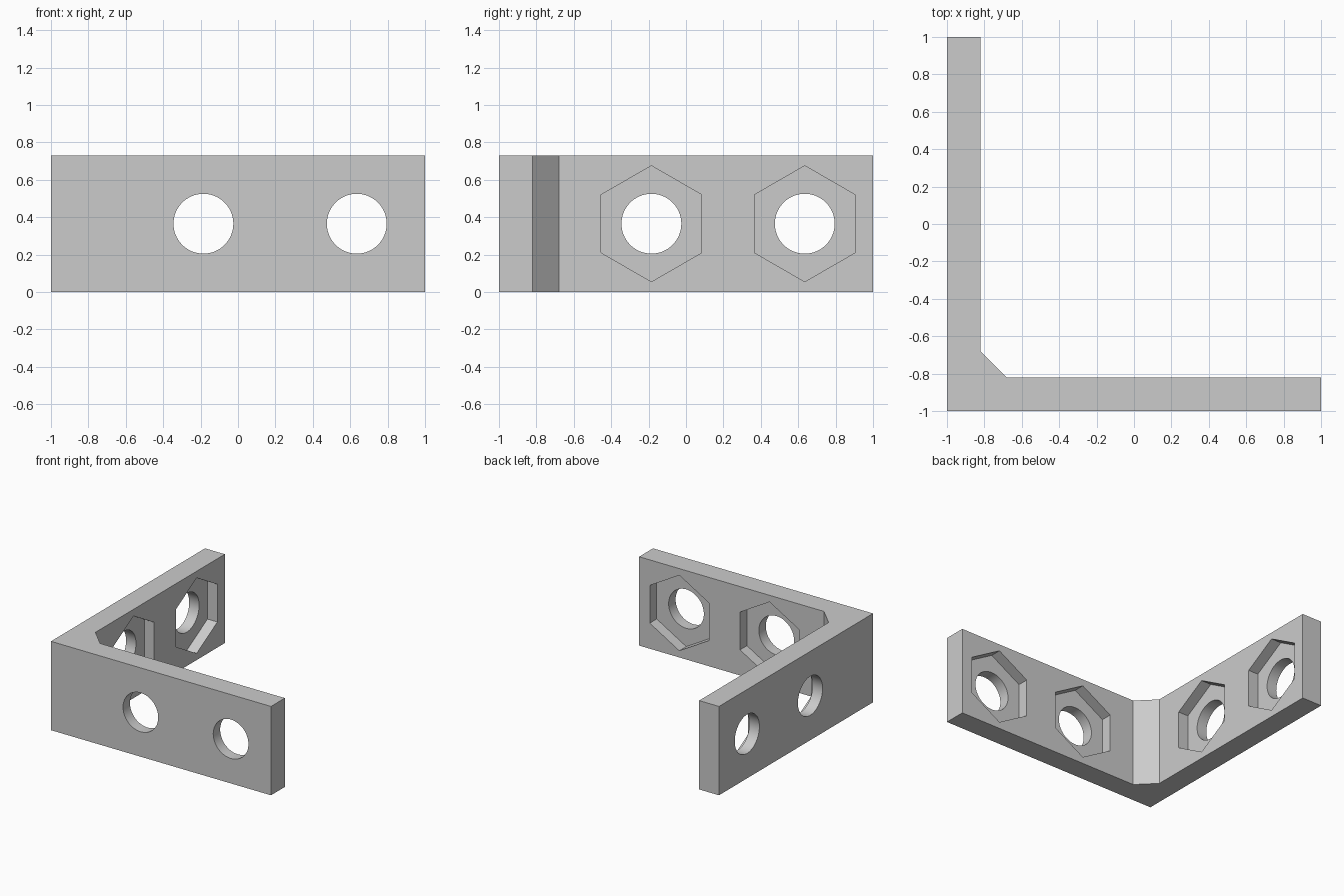
import bpy
import bmesh
from math import cos, sin, pi, radians
from mathutils import Vector

cube = bpy.data.objects.get("Cube")
if cube:
    bpy.data.objects.remove(cube, do_unlink=True)

HEIGHT = 0.73
INNER = -0.82          # inner face of both arms
CHAMFER = -0.68        # where the corner fillet meets each arm
POCKET_DEPTH = 0.09
HOLE_CENTRES = (-0.185, 0.635)

grey = bpy.data.materials.new("plain grey")
grey.use_nodes = True
colour = (0.6, 0.6, 0.6, 1)
grey.diffuse_color = colour
grey.node_tree.nodes["Principled BSDF"].inputs["Base Color"].default_value = colour


def prism(name, points, sweep):
    """Extrude a closed loop of points along a sweep vector."""
    bm = bmesh.new()
    face = bm.faces.new([bm.verts.new(p) for p in points])
    result = bmesh.ops.extrude_face_region(bm, geom=[face])
    moved = [g for g in result["geom"] if isinstance(g, bmesh.types.BMVert)]
    bmesh.ops.translate(bm, verts=moved, vec=Vector(sweep))
    bmesh.ops.recalc_face_normals(bm, faces=bm.faces)
    mesh = bpy.data.meshes.new(name)
    bm.to_mesh(mesh)
    bm.free()
    mesh.materials.append(grey)
    obj = bpy.data.objects.new(name, mesh)
    bpy.context.collection.objects.link(obj)
    return obj


def cutter(name, sides, radius, along, start, end, swap):
    """Polygonal cutter through the front arm, or the side arm if swapped."""
    def place(a, depth, z):
        return Vector((depth, a, z) if swap else (a, depth, z))
    angles = [pi / 2 + 2 * pi * i / sides for i in range(sides)]
    loop = [place(along + radius * cos(t), start, HEIGHT / 2 + radius * sin(t))
            for t in angles]
    obj = prism(name, loop, place(0, end - start, 0))
    obj.hide_render = True
    return obj


# L-shaped bracket with a chamfered inside corner
outline = [(-1, -1), (1, -1), (1, INNER), (CHAMFER, INNER),
           (INNER, CHAMFER), (INNER, 1), (-1, 1)]
bracket = prism("corner_bracket", [(x, y, 0) for x, y in outline], (0, 0, HEIGHT))

# Bolt holes and hexagonal nut pockets in both arms
cutters = []
for swap in (False, True):
    for along in HOLE_CENTRES:
        cutters.append(cutter("nut_pocket_cutter", 6, 0.31, along,
                              INNER - POCKET_DEPTH, INNER + 0.1, swap))
        cutters.append(cutter("bolt_hole_cutter", 64, 0.16, along,
                              -1.1, INNER + 0.05, swap))

bpy.context.view_layer.objects.active = bracket
for tool in cutters:
    cut = bracket.modifiers.new("cut", "BOOLEAN")
    cut.operation = "DIFFERENCE"
    cut.solver = "EXACT"
    cut.object = tool
    bpy.ops.object.modifier_apply(modifier=cut.name)
for tool in cutters:
    bpy.data.objects.remove(tool, do_unlink=True)

# Smooth round holes, crisp edges everywhere else
bpy.ops.object.select_all(action="DESELECT")
bracket.select_set(True)
bpy.ops.object.shade_smooth_by_angle(angle=radians(30))
